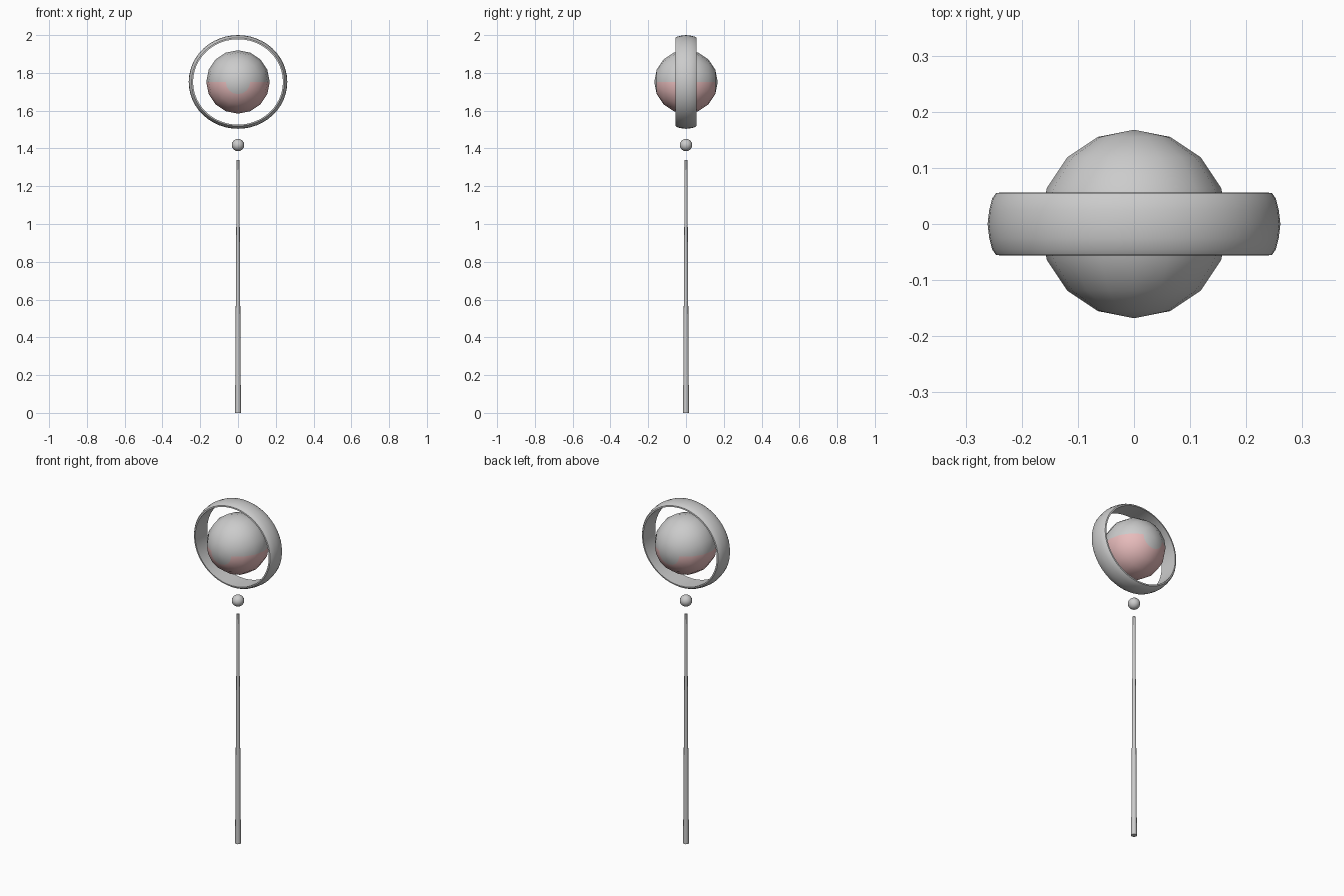
import bpy, bmesh, math

if "Cube" in bpy.data.objects:
    bpy.data.objects.remove(bpy.data.objects["Cube"])

CZ = 1.752  # height of the head centre


def smooth(obj, angle=40):
    bpy.ops.object.select_all(action='DESELECT')
    obj.select_set(True)
    bpy.context.view_layer.objects.active = obj
    bpy.ops.object.shade_smooth_by_angle(angle=math.radians(angle))


def ball(name, radius, z, segments, rings):
    # sphere with its poles on the y axis
    bpy.ops.mesh.primitive_uv_sphere_add(segments=segments, ring_count=rings, radius=radius,
                                         rotation=(math.pi / 2, 0, 0), location=(0, 0, z))
    obj = bpy.context.object
    obj.name = name
    bpy.ops.object.transform_apply(location=True, rotation=True, scale=True)
    smooth(obj, 60)
    return obj


# tapered staff
bpy.ops.mesh.primitive_cone_add(vertices=12, radius1=0.0155, radius2=0.007,
                                depth=1.34, location=(0, 0, 0.67))
staff = bpy.context.object
staff.name = "staff"
smooth(staff)

# small floating bead above the staff
ball("bead", 0.033, 1.418, 16, 8)

# large orb, lower half pink except for the two end caps
orb = ball("orb", 0.168, CZ, 16, 8)
for name, colour in (("orb_grey", (0.8, 0.8, 0.8, 1)), ("orb_pink", (0.8, 0.5, 0.5, 1))):
    mat = bpy.data.materials.new(name)
    mat.diffuse_color = colour
    mat.use_nodes = True
    mat.node_tree.nodes["Principled BSDF"].inputs["Base Color"].default_value = mat.diffuse_color
    orb.data.materials.append(mat)
for face in orb.data.polygons:
    if face.center.z < CZ and len(face.vertices) == 4:
        face.material_index = 1

# slightly flattened hoop: flat inside, rounded outside
profile = [(0.238, -0.056), (0.246, -0.055), (0.253, -0.045), (0.258, -0.025), (0.261, 0),
           (0.258, 0.025), (0.253, 0.045), (0.246, 0.055), (0.238, 0.056)]
N = 48
bm = bmesh.new()
loops = []
for i in range(N):
    a = 2 * math.pi * i / N
    loops.append([bm.verts.new((r * math.cos(a), y, CZ + 0.95 * r * math.sin(a)))
                  for r, y in profile])
for i in range(N):
    p, q = loops[i], loops[(i + 1) % N]
    for j in range(len(profile)):
        k = (j + 1) % len(profile)
        bm.faces.new((p[j], p[k], q[k], q[j]))
bmesh.ops.recalc_face_normals(bm, faces=bm.faces)
mesh = bpy.data.meshes.new("hoop")
bm.to_mesh(mesh)
bm.free()
hoop = bpy.data.objects.new("hoop", mesh)
bpy.context.collection.objects.link(hoop)
smooth(hoop)
